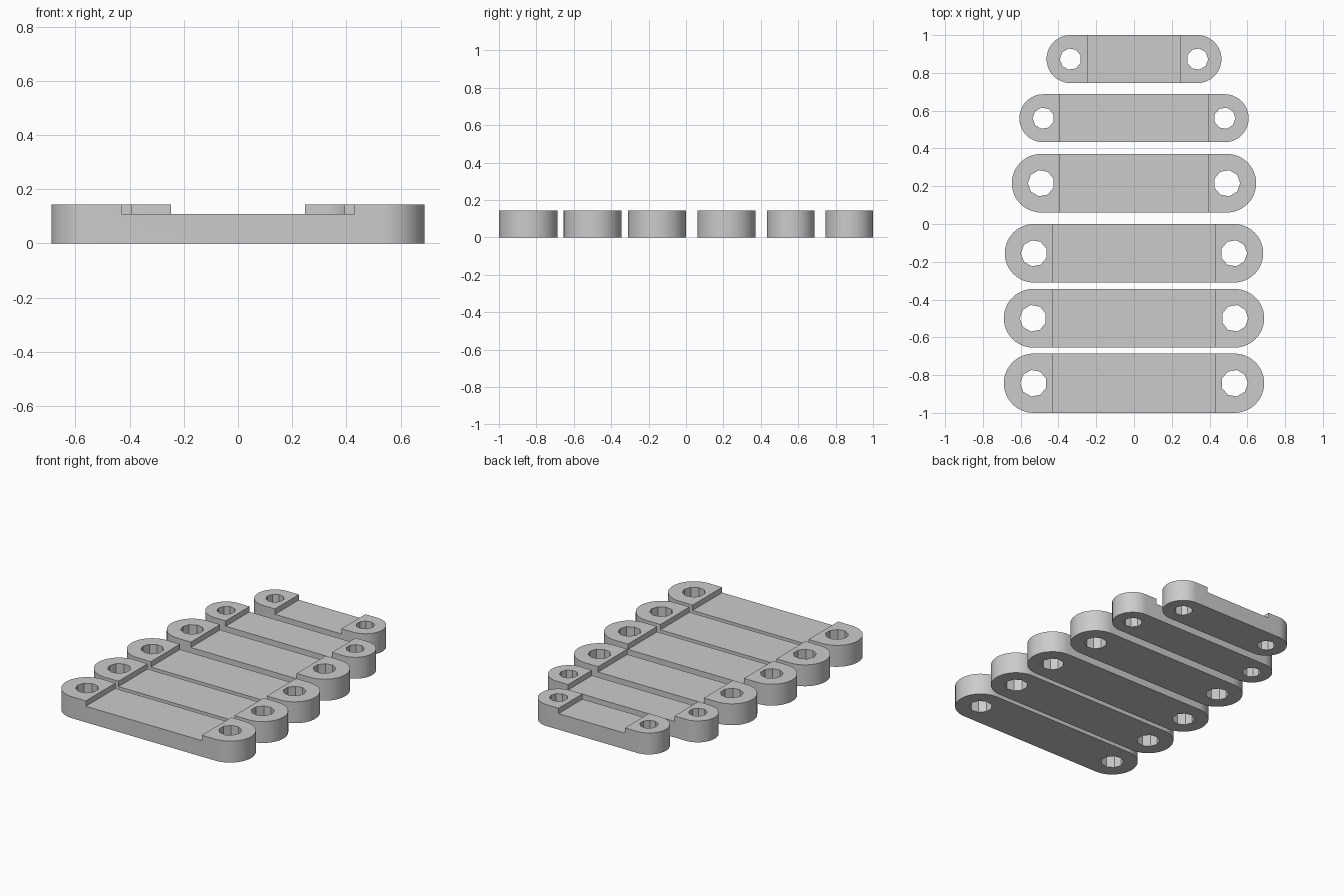
import bpy, bmesh
from math import pi, sin, cos, radians

HEIGHT, FLOOR = 0.144, 0.108
scene = bpy.context.scene
cube = bpy.data.objects.get("Cube")
if cube:
    bpy.data.objects.remove(cube, do_unlink=True)

grey = bpy.data.materials.new("light_grey")
grey.use_nodes = True
colour = (0.6, 0.6, 0.6, 1)
grey.diffuse_color = colour
grey.node_tree.nodes["Principled BSDF"].inputs["Base Color"].default_value = colour


def prism(name, outline, z0, z1):
    """Extrude a counter-clockwise xy outline from z0 to z1."""
    bm = bmesh.new()
    base = bm.faces.new([bm.verts.new((x, y, z0)) for x, y in outline])
    top = bmesh.ops.extrude_face_region(bm, geom=[base], use_keep_orig=True)["geom"]
    for v in top:
        if isinstance(v, bmesh.types.BMVert):
            v.co.z = z1
    bmesh.ops.recalc_face_normals(bm, faces=bm.faces)
    mesh = bpy.data.meshes.new(name)
    bm.to_mesh(mesh)
    bm.free()
    mesh.materials.append(grey)
    ob = bpy.data.objects.new(name, mesh)
    scene.collection.objects.link(ob)
    return ob


def arc(cx, cy, r, start, sweep, steps, closed=False):
    count = steps if closed else steps + 1
    return [(cx + r * cos(start + sweep * i / steps),
             cy + r * sin(start + sweep * i / steps)) for i in range(count)]


def cut(ob, cutter):
    """Subtract a cutter from the part, then discard it."""
    cutter.hide_render = True
    mod = ob.modifiers.new("cut", 'BOOLEAN')
    mod.operation, mod.solver, mod.object = 'DIFFERENCE', 'EXACT', cutter
    bpy.context.view_layer.objects.active = ob
    bpy.ops.object.modifier_apply(modifier=mod.name)
    bpy.data.objects.remove(cutter, do_unlink=True)


def link_plate(name, y, half_length, radius, recess, hole):
    """Round-ended bar with a lowered middle and a pin hole at each end."""
    c = half_length - radius
    bar = prism(name, arc(c, y, radius, -pi / 2, pi, 24)
                + arc(-c, y, radius, pi / 2, pi, 24), 0, HEIGHT)
    w = radius + 0.05
    cut(bar, prism("recess_cutter", [(-recess, y - w), (recess, y - w),
                                     (recess, y + w), (-recess, y + w)], FLOOR, HEIGHT + 0.1))
    for side, start in ((1, 0), (-1, pi)):
        cut(bar, prism("hole_cutter", arc(side * c, y, hole, start, 2 * pi, 9, True),
                       -0.1, HEIGHT + 0.1))
    bpy.ops.object.select_all(action='DESELECT')
    bar.select_set(True)
    bpy.context.view_layer.objects.active = bar
    bpy.ops.object.shade_smooth_by_angle(angle=radians(30))


# centre y, half length, end radius, recess half length, hole radius
links = [
    (0.873, 0.463, 0.127, 0.247, 0.057),
    (0.560, 0.607, 0.127, 0.395, 0.057),
    (0.216, 0.647, 0.155, 0.393, 0.070),
    (-0.155, 0.684, 0.155, 0.431, 0.070),
    (-0.499, 0.689, 0.155, 0.431, 0.071),
    (-0.843, 0.689, 0.157, 0.431, 0.071),
]
for number, spec in enumerate(links, 1):
    link_plate(f"link_plate_{number}", *spec)
